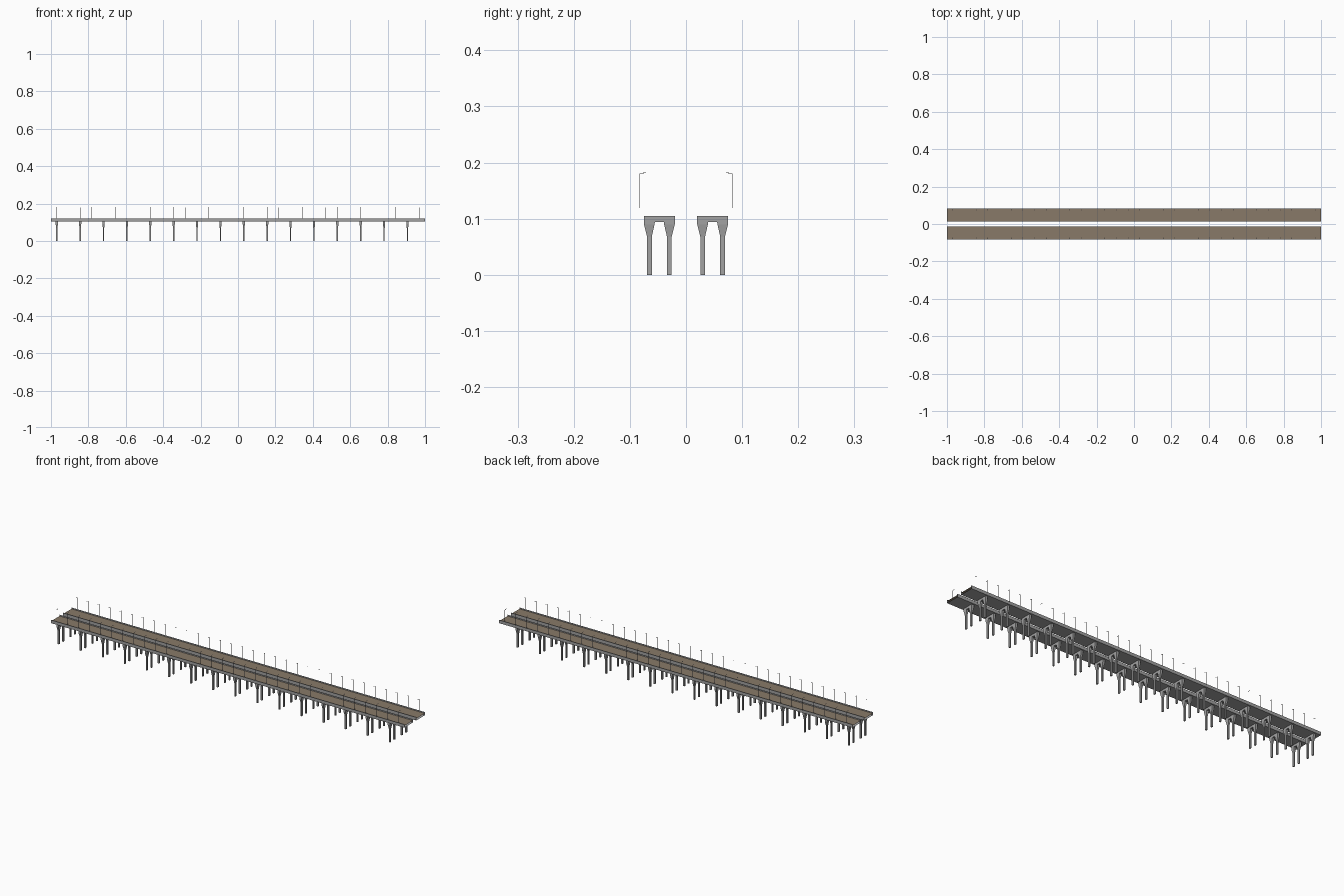
import bpy, bmesh

if "Cube" in bpy.data.objects:
    bpy.data.objects.remove(bpy.data.objects["Cube"])

def material(name, rgb):
    m = bpy.data.materials.new(name)
    m.diffuse_color = (*rgb, 1)
    m.use_nodes = True
    m.node_tree.nodes["Principled BSDF"].inputs["Base Color"].default_value = m.diffuse_color
    return m

CONCRETE = material("concrete grey", (0.36, 0.36, 0.36))
ROAD = material("road brown", (0.25, 0.195, 0.14))
METAL = material("lamp grey", (0.42, 0.42, 0.43))

def finish(name, bm, mats, closed=True):
    if closed:
        bmesh.ops.recalc_face_normals(bm, faces=bm.faces)
    me = bpy.data.meshes.new(name)
    bm.to_mesh(me)
    bm.free()
    for m in mats:
        me.materials.append(m)
    ob = bpy.data.objects.new(name, me)
    bpy.context.collection.objects.link(ob)
    return ob

def loft(bm, rings):
    """Closed solid through a list of equally sized point rings."""
    vs = [[bm.verts.new(p) for p in r] for r in rings]
    n = len(vs[0])
    for a, b in zip(vs, vs[1:]):
        for i in range(n):
            bm.faces.new((a[i], a[(i + 1) % n], b[(i + 1) % n], b[i]))
    bm.faces.new(vs[0][::-1])
    bm.faces.new(vs[-1])

def rect(x, hx, y0, y1, z):
    return [(x - hx, y0, z), (x + hx, y0, z), (x + hx, y1, z), (x - hx, y1, z)]

SIDES = ((1, "back"), (-1, "front"))
CENTRE = 0.0475

# Decks: open-ended trough with thin parapets and a brown carriageway
profile = [(0.0125, 0.105), (0.0835, 0.105), (0.0835, 0.121), (0.0815, 0.121),
           (0.0815, 0.115), (0.0145, 0.115), (0.0145, 0.121), (0.0125, 0.121)]
for s, label in SIDES:
    bm = bmesh.new()
    ends = [[bm.verts.new((x, s * y, z)) for y, z in profile] for x in (-1, 1)]
    n = len(profile)
    for i in range(n):
        j = (i + 1) % n
        quad = [ends[0][i], ends[0][j], ends[1][j], ends[1][i]]
        f = bm.faces.new(quad if s < 0 else quad[::-1])
        f.material_index = 1 if i == 4 else 0
    finish(label + "_deck", bm, [CONCRETE, ROAD])

# Piers: two slim legs flaring into a cross-head
leg_levels = [(0.0, 0.0035, 0.0135, 0.022), (0.068, 0.0035, 0.0135, 0.022),
              (0.090, 0.006, 0.0085, 0.0275), (0.094, 0.006, 0.008, 0.0275)]
for s, label in SIDES:
    bm = bmesh.new()
    for i in range(16):
        x = -0.969 + 0.125 * i
        for d in (-1, 1):
            loft(bm, [rect(x, hx, s * CENTRE + d * a, s * CENTRE + d * b, z)
                      for z, hx, a, b in leg_levels])
        loft(bm, [rect(x, 0.006, s * CENTRE - 0.0275, s * CENTRE + 0.0275, z)
                  for z in (0.094, 0.105)])
    finish(label + "_piers", bm, [CONCRETE])

# Street lamps: thin pole, arm rising inwards, small flat head
for s, label in SIDES:
    bm = bmesh.new()
    for i in range(32):
        x = -0.969 + 0.0625 * i
        loft(bm, [rect(x, 0.0007, s * 0.0826, s * 0.084, z) for z in (0.119, 0.180)])
        loft(bm, [[(x - 0.0005, s * y, z), (x + 0.0005, s * y, z),
                   (x + 0.0005, s * y, z + 0.001), (x - 0.0005, s * y, z + 0.001)]
                  for y, z in ((0.083, 0.179), (0.076, 0.181))])
        loft(bm, [[(x - 0.001, s * y, z), (x + 0.001, s * y, z),
                   (x + 0.001, s * y, z + 0.0012), (x - 0.001, s * y, z + 0.0012)]
                  for y, z in ((0.077, 0.1805), (0.0715, 0.1815))])
    finish(label + "_street_lamps", bm, [METAL])
